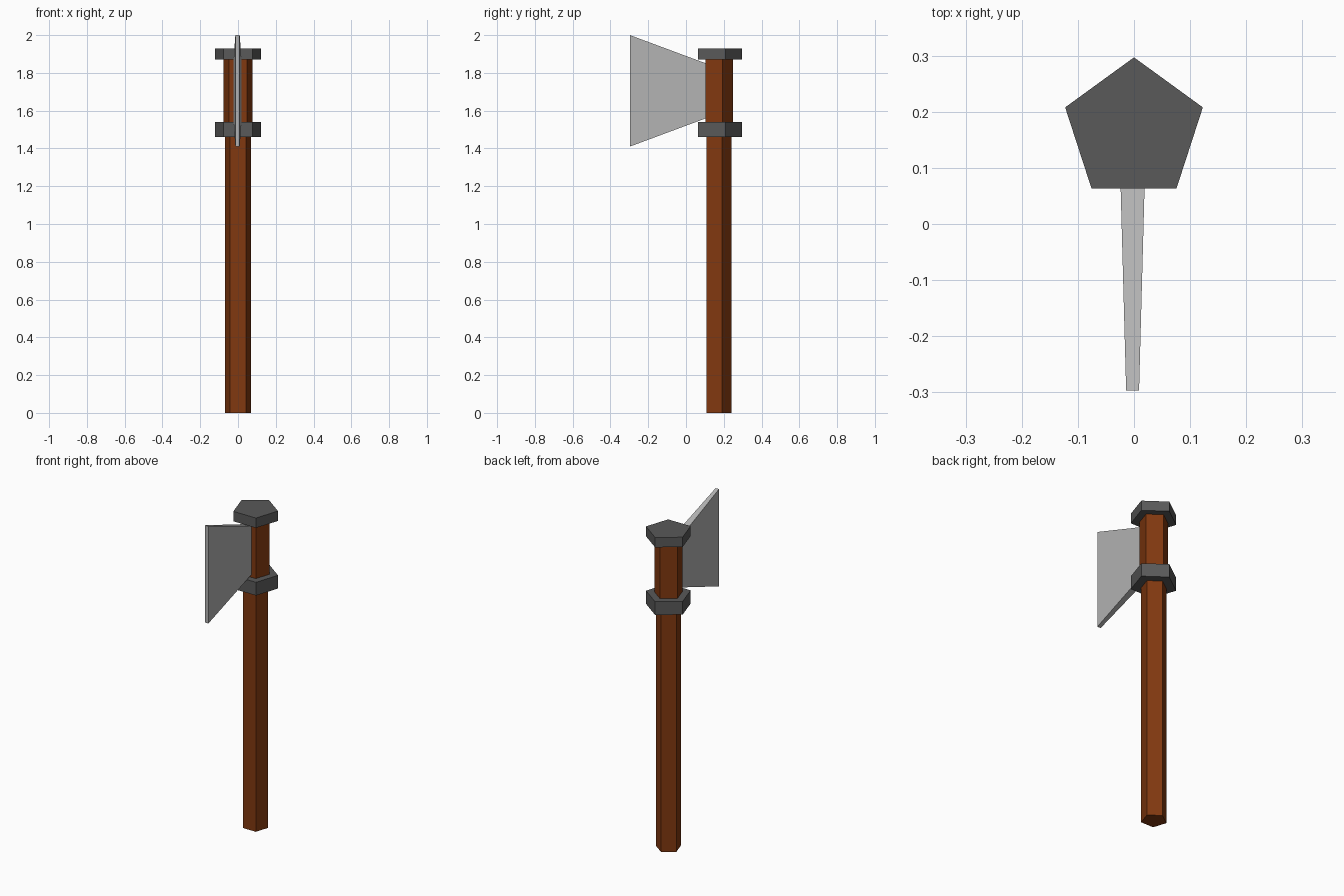
import bpy, bmesh
from math import sin, cos, tau

if "Cube" in bpy.data.objects:
    bpy.data.objects.remove(bpy.data.objects["Cube"])

AXIS_Y = 0.168  # shaft axis sits behind the origin


def material(name, rgb):
    m = bpy.data.materials.new(name)
    m.diffuse_color = (*rgb, 1)
    m.use_nodes = True
    m.node_tree.nodes["Principled BSDF"].inputs["Base Color"].default_value = m.diffuse_color
    return m


wood = material("wood", (0.22, 0.04, 0.005))
iron = material("dark_iron", (0.1, 0.1, 0.1))
steel = material("steel", (0.45, 0.45, 0.45))


def loft(name, bottom, top, mat):
    """Closed solid between two matching polygon loops."""
    bm = bmesh.new()
    a = [bm.verts.new(p) for p in bottom]
    b = [bm.verts.new(p) for p in top]
    n = len(a)
    bm.faces.new(a)
    bm.faces.new(b)
    for i in range(n):
        j = (i + 1) % n
        bm.faces.new((a[i], a[j], b[j], b[i]))
    bmesh.ops.recalc_face_normals(bm, faces=bm.faces)
    me = bpy.data.meshes.new(name)
    bm.to_mesh(me)
    bm.free()
    me.materials.append(mat)
    ob = bpy.data.objects.new(name, me)
    bpy.context.collection.objects.link(ob)


def pentagon(r, z):
    return [(r * sin(i * tau / 5), AXIS_Y + r * cos(i * tau / 5), z) for i in range(5)]


def prism(name, r, z0, z1, mat):
    loft(name, pentagon(r, z0), pentagon(r, z1), mat)


# Handle, slightly thicker head section, and two collars
prism("handle", 0.072, 0.0, 1.46, wood)
prism("head_shaft", 0.081, 1.54, 1.87, wood)
prism("lower_collar", 0.129, 1.46, 1.54, iron)
prism("top_cap", 0.129, 1.87, 1.93, iron)


# Blade: narrow and thick at the shaft, tall and thin at the edge
def blade_end(y, half_x, half_z):
    return [(-0.0025 + sx * half_x, y, 1.705 + sz * half_z)
            for sx, sz in ((-1, -1), (1, -1), (1, 1), (-1, 1))]


loft("blade", blade_end(-0.297, 0.0115, 0.295), blade_end(0.108, 0.0225, 0.1445), steel)
